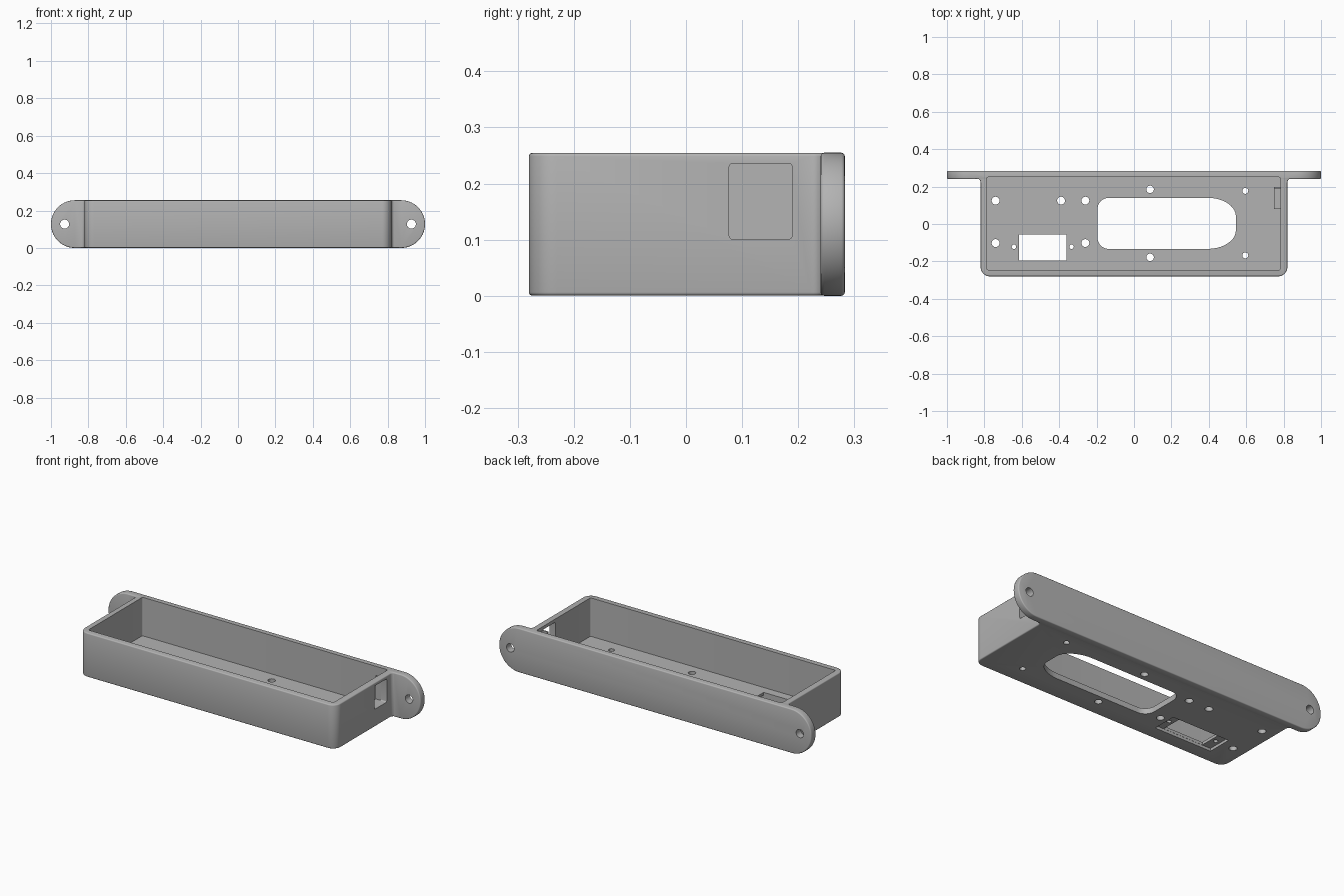
import bpy, bmesh, math

if "Cube" in bpy.data.objects:
    bpy.data.objects.remove(bpy.data.objects["Cube"])

grey = bpy.data.materials.new("plain_grey")
grey.diffuse_color = (0.45, 0.45, 0.45, 1)
grey.use_nodes = True
grey.node_tree.nodes["Principled BSDF"].inputs["Base Color"].default_value = grey.diffuse_color


def arc(cx, cy, rx, ry, a0, a1, n=10):
    return [(cx + rx * math.cos(math.radians(a0 + (a1 - a0) * i / n)),
             cy + ry * math.sin(math.radians(a0 + (a1 - a0) * i / n))) for i in range(n + 1)]


def circle(cx, cy, r, n=32):
    return arc(cx, cy, r, r, 0, 360, n)[:-1]


def rect(x0, x1, y0, y1, r=0.0):
    if r == 0:
        return [(x0, y0), (x1, y0), (x1, y1), (x0, y1)]
    return (arc(x1 - r, y1 - r, r, r, 0, 90, 6) + arc(x0 + r, y1 - r, r, r, 90, 180, 6)
            + arc(x0 + r, y0 + r, r, r, 180, 270, 6) + arc(x1 - r, y0 + r, r, r, 270, 360, 6))


def prism(name, pts, lo, hi, axis='z', bevel=0.0):
    """Extrude a 2D outline along an axis, optionally rounding the cap edges."""
    place = {'z': lambda u, v, w: (u, v, w),
             'y': lambda u, v, w: (u, w, v),
             'x': lambda u, v, w: (w, u, v)}[axis]
    bm = bmesh.new()
    bot = [bm.verts.new(place(u, v, lo)) for u, v in pts]
    top = [bm.verts.new(place(u, v, hi)) for u, v in pts]
    caps = [bm.faces.new(bot), bm.faces.new(top)]
    n = len(pts)
    for i in range(n):
        j = (i + 1) % n
        bm.faces.new((bot[i], bot[j], top[j], top[i]))
    bmesh.ops.recalc_face_normals(bm, faces=bm.faces)
    if bevel:
        edges = [e for f in caps for e in f.edges]
        bmesh.ops.bevel(bm, geom=edges, offset=bevel, segments=3, profile=0.5, affect='EDGES')
    me = bpy.data.meshes.new(name)
    bm.to_mesh(me)
    bm.free()
    me.materials.append(grey)
    ob = bpy.data.objects.new(name, me)
    bpy.context.collection.objects.link(ob)
    return ob


def boolean(target, tool, op):
    bpy.context.view_layer.objects.active = target
    m = target.modifiers.new("cut", 'BOOLEAN')
    m.operation, m.solver, m.object = op, 'EXACT', tool
    bpy.ops.object.modifier_apply(modifier=m.name)
    bpy.data.objects.remove(tool, do_unlink=True)


H = 0.255
R = H / 2

# mounting flange: long plate with round ends
ends = arc(1 - R, R, R, R, -90, 90, 28) + arc(-1 + R, R, R, R, 90, 270, 28)
tray = prism("mounting_tray", ends, 0.24, 0.283, 'y', 0.006)

# box body: rounded front corners, small fillets into the flange
half = arc(0.77, -0.23, 0.05, 0.05, -90, 0) + arc(0.84, 0.222, 0.02, 0.02, 180, 90, 6) + [(0.84, 0.265)]
outline = half + [(-x, y) for x, y in reversed(half)]
boolean(tray, prism("body", outline, 0.0004, H - 0.0004, 'z', 0.006), 'UNION')

# open cavity
boolean(tray, prism("cavity", rect(-0.787, 0.783, -0.245, 0.25, 0.008), 0.032, 0.5), 'DIFFERENCE')

# bracket beside the side window: low shelf and thin rib
boolean(tray, prism("shelf", rect(0.748, 0.80, 0.08, 0.192), 0.02, 0.10), 'UNION')
boolean(tray, prism("rib", rect(0.748, 0.80, 0.19, 0.198), 0.02, 0.235), 'UNION')

# side window
boolean(tray, prism("window", rect(0.077, 0.189, 0.101, 0.236, 0.006), 0.70, 0.9, 'x'), 'DIFFERENCE')

# long opening in the floor, softer at its right end
slot = (arc(0.395, 0.04, 0.15, 0.10, 0, 90) + arc(-0.135, 0.08, 0.06, 0.06, 90, 180)
        + arc(-0.135, -0.073, 0.06, 0.06, 180, 270) + arc(0.395, -0.033, 0.15, 0.10, 270, 360))
boolean(tray, prism("slot", slot, -0.1, 0.06), 'DIFFERENCE')

# rectangular opening with a shallow recess underneath
boolean(tray, prism("socket", rect(-0.615, -0.36, -0.195, -0.055), -0.1, 0.06), 'DIFFERENCE')
boolean(tray, prism("recess", rect(-0.67, -0.305, -0.196, -0.054), -0.1, 0.016), 'DIFFERENCE')

# screw holes in the floor
holes = [(-0.74, 0.125, 0.021), (-0.74, -0.102, 0.021), (-0.39, 0.125, 0.021),
         (-0.26, 0.125, 0.021), (-0.26, -0.102, 0.021), (0.086, 0.185, 0.02),
         (0.086, -0.178, 0.02), (0.595, 0.177, 0.016), (0.595, -0.168, 0.016),
         (-0.642, -0.122, 0.012), (-0.334, -0.122, 0.012)]
for x, y, r in holes:
    boolean(tray, prism("hole", circle(x, y, r), -0.1, 0.06), 'DIFFERENCE')

# flange screw holes
for s in (-1, 1):
    boolean(tray, prism("flange_hole", circle(s * 0.927, R, 0.024), 0.1, 0.4, 'y'), 'DIFFERENCE')

bpy.context.view_layer.objects.active = tray
tray.select_set(True)
bpy.ops.object.shade_smooth_by_angle(angle=math.radians(35))
